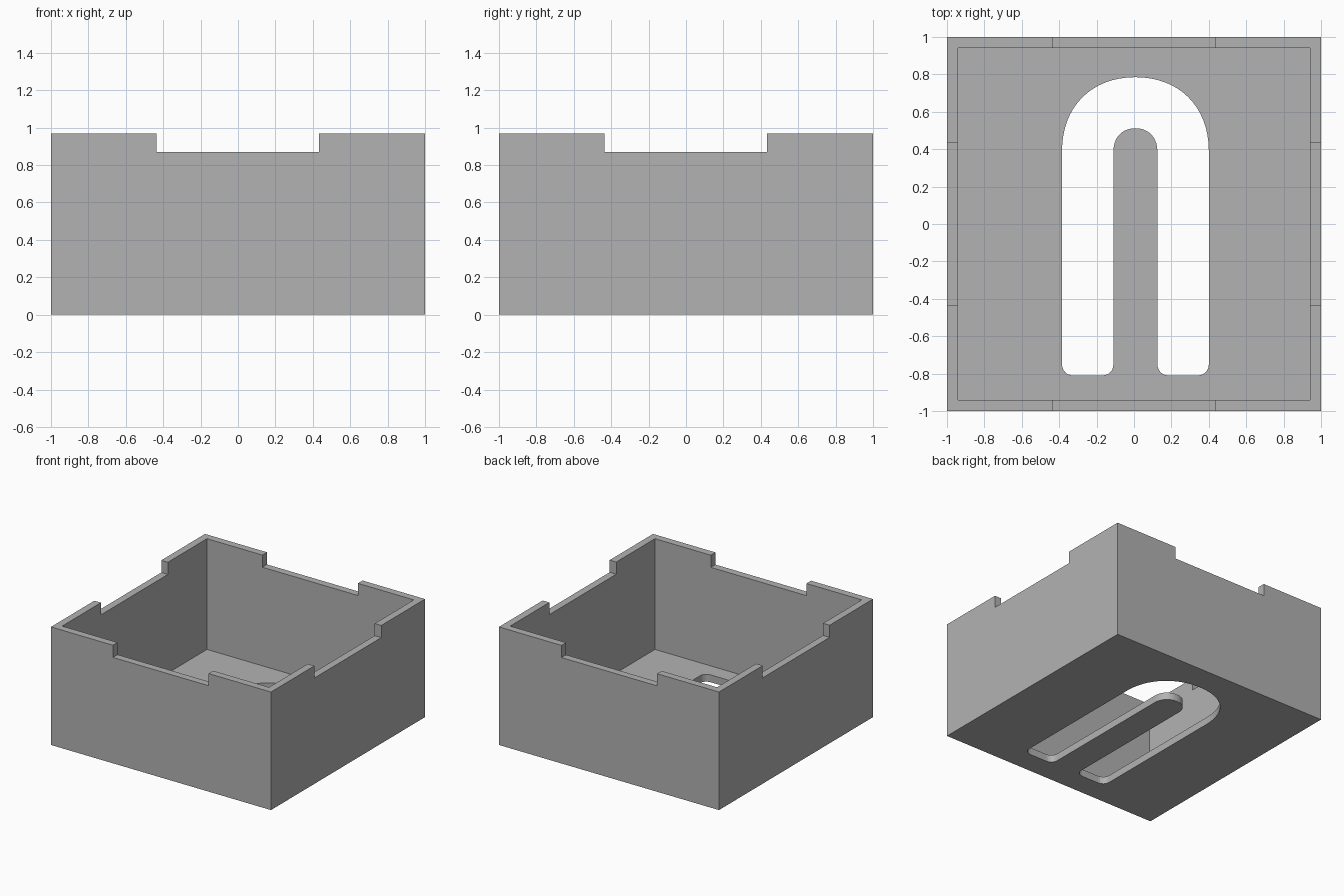
import bpy, bmesh
from mathutils import Vector

if "Cube" in bpy.data.objects:
    bpy.data.objects.remove(bpy.data.objects["Cube"])

HEIGHT, NOTCH_Z, WALL = 0.97, 0.87, 0.06

grey = bpy.data.materials.new("plain_grey")
grey.diffuse_color = (0.448, 0.448, 0.448, 1)
grey.use_nodes = True
grey.node_tree.nodes["Principled BSDF"].inputs["Base Color"].default_value = grey.diffuse_color


def make_object(name, bm):
    bmesh.ops.recalc_face_normals(bm, faces=bm.faces)
    mesh = bpy.data.meshes.new(name)
    bm.to_mesh(mesh)
    bm.free()
    mesh.materials.append(grey)
    obj = bpy.data.objects.new(name, mesh)
    bpy.context.collection.objects.link(obj)
    return obj


def prism(name, outline, z0, z1):
    bm = bmesh.new()
    face = bm.faces.new([bm.verts.new((x, y, z0)) for x, y in outline])
    ext = bmesh.ops.extrude_face_region(bm, geom=[face])["geom"]
    verts = [g for g in ext if isinstance(g, bmesh.types.BMVert)]
    bmesh.ops.translate(bm, verts=verts, vec=(0, 0, z1 - z0))
    return make_object(name, bm)


def block(name, x0, x1, y0, y1, z0, z1):
    return prism(name, [(x0, y0), (x1, y0), (x1, y1), (x0, y1)], z0, z1)


def cut(target, cutter):
    mod = target.modifiers.new("cut", 'BOOLEAN')
    mod.operation, mod.solver, mod.object = 'DIFFERENCE', 'EXACT', cutter
    bpy.context.view_layer.objects.active = target
    bpy.ops.object.modifier_apply(modifier=mod.name)
    bpy.data.objects.remove(cutter)


def quarter(p, corner, q, steps, k=0.57):
    """Rounded corner from p to q."""
    p, c, q = Vector(p), Vector(corner), Vector(q)
    a, b = p.lerp(c, k), q.lerp(c, k)
    return [tuple(p * (1 - t) ** 3 + a * 3 * t * (1 - t) ** 2
                  + b * 3 * t * t * (1 - t) + q * t ** 3)
            for t in (i / steps for i in range(steps + 1))]


def arch(x0, x1, y0, y1, steps):
    mid = (x0 + x1) / 2
    return (quarter((x0, y0), (x0, y1), (mid, y1), steps, 0.6)
            + quarter((mid, y1), (x1, y1), (x1, y0), steps, 0.6)[1:])


def foot(x0, x1, y, r):
    """Rounded slot end, running from x0 to x1."""
    s = r if x1 > x0 else -r
    return (quarter((x0, y + r), (x0, y), (x0 + s, y), 6)
            + quarter((x1 - s, y), (x1, y), (x1, y + r), 6))


# Open tray: solid block with the cavity removed
tray = block("open_tray", -1, 1, -1, 1, 0, HEIGHT)
inner = 1 - WALL
cut(tray, block("cavity", -inner, inner, -inner, inner, WALL, 1.2))

# Shallow notches in the middle of all four rims
cut(tray, block("notch_front_back", -0.437, 0.432, -1.2, 1.2, NOTCH_Z, 1.2))
cut(tray, block("notch_sides", -1.2, 1.2, -0.437, 0.432, NOTCH_Z, 1.2))

# Arched slot through the floor
slot = (arch(-0.385, 0.40, 0.39, 0.785, 16)
        + foot(0.40, 0.125, -0.81, 0.06)
        + arch(-0.11, 0.125, 0.39, 0.512, 10)[::-1]
        + foot(-0.11, -0.385, -0.81, 0.06))
cut(tray, prism("slot", slot, -0.2, 0.2))
